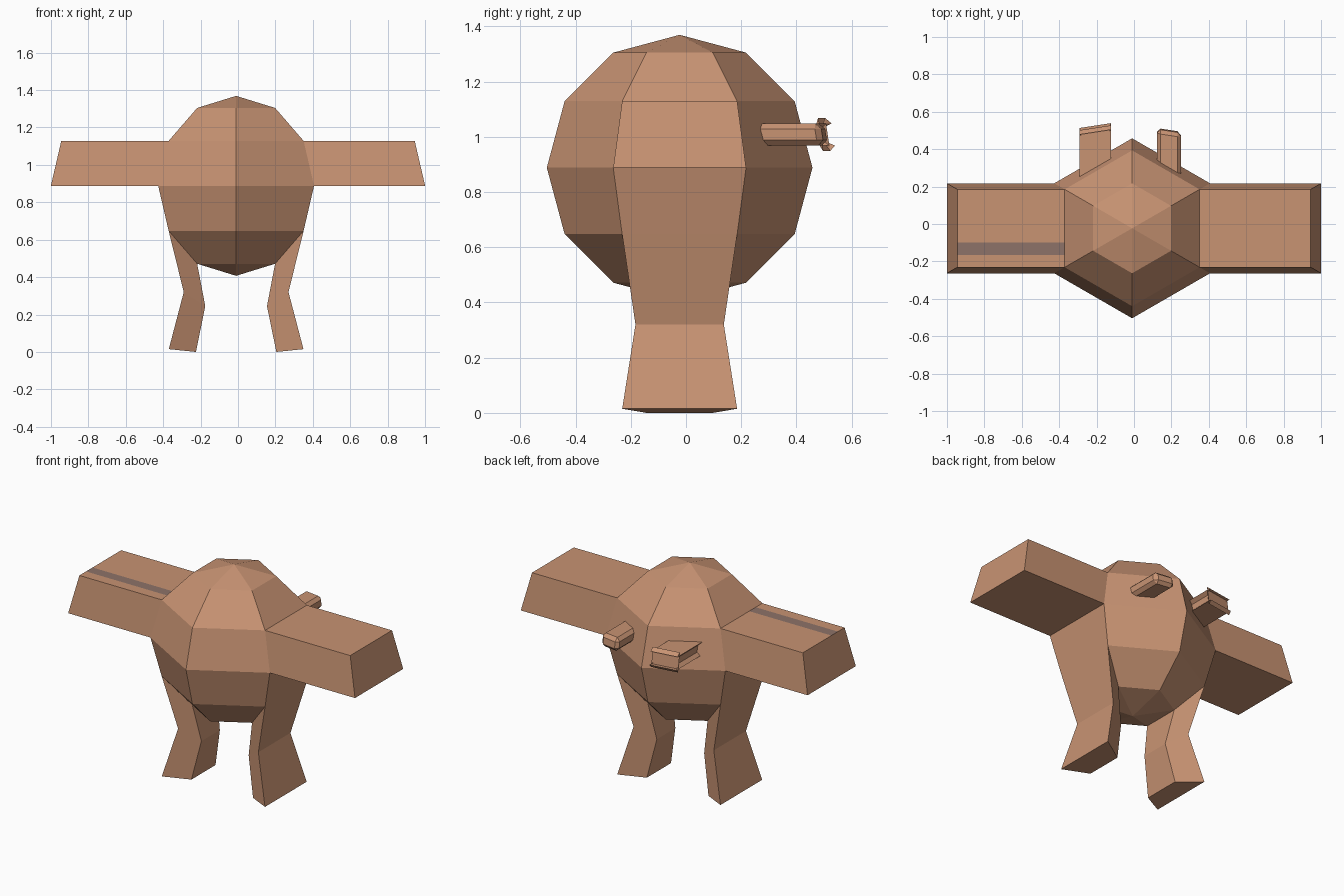
import bpy, bmesh, math
from mathutils import Vector

if "Cube" in bpy.data.objects:
    bpy.data.objects.remove(bpy.data.objects["Cube"])

CX, CY, CZ, R = -0.01, -0.023, 0.888, 0.481   # body centre and radius


def material(name, rgb):
    m = bpy.data.materials.new(name)
    m.diffuse_color = (*rgb, 1)
    m.use_nodes = True
    m.node_tree.nodes["Principled BSDF"].inputs["Base Color"].default_value = m.diffuse_color
    return m


SKIN = material("tan_skin", (0.578, 0.292, 0.171))
GREY = material("grey_stripe", (0.27, 0.171, 0.138))


def finish(bm, name, mats):
    bmesh.ops.recalc_face_normals(bm, faces=bm.faces[:])
    me = bpy.data.meshes.new(name)
    bm.to_mesh(me)
    bm.free()
    for m in mats:
        me.materials.append(m)
    ob = bpy.data.objects.new(name, me)
    bpy.context.collection.objects.link(ob)
    return ob


def extrude(bm, face, move):
    """Replace a face by a tube to the moved copy of its corners; return the cap."""
    old = face.verts[:]
    new = [bm.verts.new(move(v.co, v)) for v in old]
    bm.faces.remove(face)
    n = len(old)
    for i in range(n):
        j = (i + 1) % n
        bm.faces.new((old[i], old[j], new[j], new[i]))
    return bm.faces.new(new)


# Round body: six-sided ball with six rings
bm = bmesh.new()
top = bm.verts.new((CX, CY, CZ + R))
bottom = bm.verts.new((CX, CY, CZ - R))
rings = []
for lat in (60, 30, 0, -30, -60):
    r, z = R * math.cos(math.radians(lat)), R * math.sin(math.radians(lat))
    rings.append([bm.verts.new((CX + r * math.cos(math.radians(a)),
                                CY + r * math.sin(math.radians(a)), CZ + z))
                  for a in range(-30, 330, 60)])
panel = {}
for k in range(6):
    n = (k + 1) % 6
    bm.faces.new((top, rings[0][k], rings[0][n]))
    bm.faces.new((bottom, rings[4][n], rings[4][k]))
    for i in range(4):
        panel[i, k] = bm.faces.new((rings[i][k], rings[i + 1][k],
                                    rings[i + 1][n], rings[i][n]))

# Arms and legs grow out of the side panels
MID = ((0.28, 0.16, 0.32), (0.165, 0.092, 0.245))    # knee: outer, inner edge
FOOT = ((0.36, 0.208, 0.015), (0.215, 0.12, 0.0))    # sole: outer, inner edge
for side, k, reach in ((1, 0, 0.594), (-1, 3, 0.574)):
    extrude(bm, panel[1, k], lambda co, v: co + Vector((side * reach, 0, 0)))
    face = panel[3, k]
    for outline in (MID, FOOT):
        mid_z = face.calc_center_median().z

        def step(co, v):
            x, y, z = outline[0 if co.z > mid_z else 1]
            return Vector((CX + side * x, CY + math.copysign(y, co.y - CY), z))
        face = extrude(bm, face, step)

# Grey stripe cut into the top of the left arm
bmesh.ops.recalc_face_normals(bm, faces=bm.faces[:])
for y in (-0.165, -0.10):
    bm.normal_update()
    tops = [f for f in bm.faces
            if f.normal.z > 0.99 and f.calc_center_median().x < -0.5]
    geom = set(tops)
    for f in tops:
        geom.update(f.edges)
        geom.update(f.verts)
    bmesh.ops.bisect_plane(bm, geom=list(geom), plane_co=(0, y, 0),
                           plane_no=(0, 1, 0))
bm.normal_update()
for f in bm.faces:
    c = f.calc_center_median()
    if f.normal.z > 0.99 and c.x < -0.5 and -0.165 < c.y < -0.10:
        f.material_index = 1
finish(bm, "body_with_limbs", (SKIN, GREY))

# Two bevelled pegs on the back, with slanted tips
for side, name in ((1, "right_back_peg"), (-1, "left_back_peg")):
    bm = bmesh.new()
    bmesh.ops.create_cube(bm, size=1)
    for v in bm.verts:
        tip = v.co.y > 0
        x = 0.197 + v.co.x * 0.13
        z = 1.008 + v.co.z * 0.08
        y = (0.5 - v.co.x * 0.02 - v.co.z * 0.012) if tip else 0.2
        v.co = (CX + side * x, y, z)
    bmesh.ops.bevel(bm, geom=bm.edges[:], offset=0.02, segments=1,
                    affect='EDGES', profile=0.5)
    finish(bm, name, (SKIN,))
